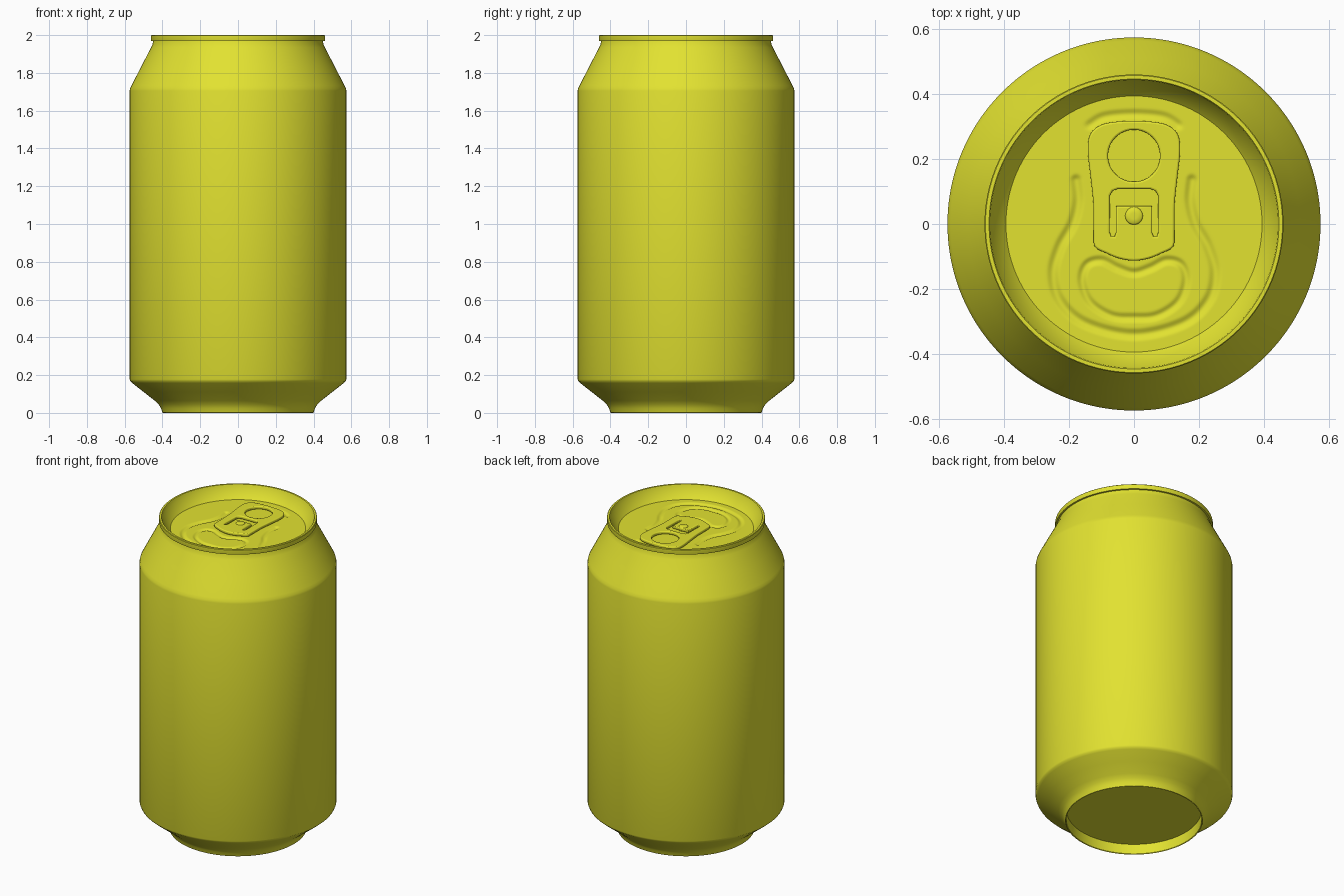
import bpy, bmesh, math
from mathutils import Vector, kdtree

if "Cube" in bpy.data.objects:
    bpy.data.objects.remove(bpy.data.objects["Cube"])

yellow = bpy.data.materials.new("yellow")
yellow.diffuse_color = (0.76, 0.76, 0.03, 1)
yellow.use_nodes = True
yellow.node_tree.nodes["Principled BSDF"].inputs["Base Color"].default_value = yellow.diffuse_color
LID_Z, LID_R, SEG = 1.925, 0.394, 192


def finish(ob, angle=30):
    ob.data.materials.clear()
    ob.data.materials.append(yellow)
    bpy.ops.object.select_all(action='DESELECT')
    ob.select_set(True)
    bpy.context.view_layer.objects.active = ob
    bpy.ops.object.shade_smooth_by_angle(angle=math.radians(angle))
    return ob


def mesh_object(name, bm, angle=30):
    me = bpy.data.meshes.new(name)
    bm.to_mesh(me)
    bm.free()
    ob = bpy.data.objects.new(name, me)
    bpy.context.collection.objects.link(ob)
    return finish(ob, angle)


def lathe(name, profile, angle=30, cap=False):
    """Spin an (r, z) profile about z; optionally close the last ring."""
    bm = bmesh.new()
    rings = [[bm.verts.new((r * math.cos(2 * math.pi * i / SEG),
                            r * math.sin(2 * math.pi * i / SEG), z))
              for i in range(SEG)] for r, z in profile]
    for a, b in zip(rings, rings[1:]):
        for i in range(SEG):
            j = (i + 1) % SEG
            bm.faces.new((a[i], a[j], b[j], b[i]))
    if cap:
        bm.faces.new(rings[-1])
    return mesh_object(name, bm, angle)


def smooth_path(pts, closed, steps=12):
    """Catmull-Rom curve through 2D points."""
    n, out = len(pts), []
    get = lambda i: Vector(pts[i % n] if closed else pts[max(0, min(n - 1, i))])
    for i in range(n if closed else n - 1):
        p0, p1, p2, p3 = (get(i + k) for k in (-1, 0, 1, 2))
        for s in range(steps):
            t = s / steps
            out.append(0.5 * (2 * p1 + (p2 - p0) * t + (2 * p0 - 5 * p1 + 4 * p2 - p3) * t * t
                              + (3 * p1 - p0 - 3 * p2 + p3) * t ** 3))
    return out if closed else out + [Vector(pts[-1])]


def mirrored(half):
    """Extend a right-hand half path with its reflection in x."""
    return half + [(-x, y) for x, y in reversed(half) if abs(x) > 1e-6]


# Can wall: recessed base, foot, body, shoulder, neck, rolled rim, inner wall
lathe("can_body", [
    (0.392, 0.066), (0.394, 0.004), (0.397, 0.0), (0.401, 0.003), (0.408, 0.025),
    (0.420, 0.045), (0.440, 0.064), (0.500, 0.111), (0.560, 0.158), (0.570, 0.167),
    (0.574, 0.178), (0.574, 1.705), (0.571, 1.718), (0.564, 1.733), (0.510, 1.838),
    (0.460, 1.935), (0.453, 1.950), (0.449, 1.968), (0.459, 1.969), (0.460, 1.973),
    (0.460, 1.997), (0.457, 2.0), (0.446, 2.0), (0.443, 1.995), (0.440, 1.975),
    (LID_R, LID_Z)], 35)
lathe("base_panel", [(0.392, 0.066), (0.2, 0.066), (0.02, 0.066)], cap=True)

# Pressed lid: fine polar disc with grooves sunk along three paths
mouth = smooth_path(mirrored([(0, -0.150), (0.05, -0.135), (0.10, -0.112), (0.145, -0.125),
                              (0.160, -0.175), (0.135, -0.240), (0.07, -0.282), (0, -0.288)]), True, 20)
surround = smooth_path(mirrored([(0.178, 0.135), (0.173, 0.07), (0.190, 0.0), (0.228, -0.07),
                                 (0.249, -0.15), (0.228, -0.235), (0.15, -0.305), (0, -0.340)]), False, 24)
finger = smooth_path(mirrored([(0.135, 0.305), (0.09, 0.330), (0, 0.338)]), False, 24)
grooves = []
for path, width, depth in ((mouth, 0.018, 0.007), (surround, 0.022, 0.008), (finger, 0.020, 0.006)):
    tree = kdtree.KDTree(len(path))
    for i, p in enumerate(path):
        tree.insert((p.x, p.y, 0), i)
    tree.balance()
    grooves.append((tree, width, depth))


def lid_height(x, y):
    z = LID_Z
    for tree, width, depth in grooves:
        d = tree.find((x, y, 0))[2] / width
        if d < 1:
            z -= depth * 0.5 * (1 + math.cos(math.pi * d))
    return z


bm = bmesh.new()
RINGS, SPOKES = 84, 288
centre = bm.verts.new((0, 0, LID_Z))
prev = None
for k in range(1, RINGS + 1):
    r = LID_R * k / RINGS
    ring = []
    for i in range(SPOKES):
        a = 2 * math.pi * i / SPOKES
        x, y = r * math.cos(a), r * math.sin(a)
        ring.append(bm.verts.new((x, y, lid_height(x, y))))
    for i in range(SPOKES):
        j = (i + 1) % SPOKES
        bm.faces.new((prev[i], ring[i], ring[j], prev[j]) if prev else (centre, ring[i], ring[j]))
    prev = ring
mesh_object("lid_panel", bm, 60)

# Pull tab: filled outline with a finger hole and a U-shaped slot
outline = smooth_path(mirrored([(0, 0.317), (0.06, 0.314), (0.105, 0.303), (0.135, 0.275), (0.142, 0.225),
                                (0.133, 0.14), (0.125, 0.06), (0.124, -0.03), (0.120, -0.070),
                                (0.085, -0.090), (0.045, -0.106), (0, -0.113)]), True, 6)
hole = [Vector((0.080 * math.cos(t * math.pi / 32), 0.210 + 0.080 * math.sin(t * math.pi / 32)))
        for t in range(64)]
slot = [Vector(p) for p in mirrored([(0, 0.108), (0.050, 0.108), (0.066, 0.102), (0.074, 0.088),
                                     (0.075, -0.025), (0.070, -0.038), (0.060, -0.038),
                                     (0.056, -0.028), (0.056, 0.055), (0, 0.055)])]
cu = bpy.data.curves.new("pull_tab", 'CURVE')
cu.dimensions, cu.fill_mode = '2D', 'BOTH'
cu.extrude, cu.bevel_depth, cu.bevel_resolution, cu.offset = 0.004, 0.006, 2, -0.006
for loop in (outline, hole, slot):
    sp = cu.splines.new('POLY')
    sp.points.add(len(loop) - 1)
    for pt, p in zip(sp.points, loop):
        pt.co = (p.x, p.y, 0, 1)
    sp.use_cyclic_u = True
tab = bpy.data.objects.new("pull_tab", cu)
bpy.context.collection.objects.link(tab)
tab.location.z = LID_Z + 0.013
bpy.ops.object.select_all(action='DESELECT')
tab.select_set(True)
bpy.context.view_layer.objects.active = tab
bpy.ops.object.convert(target='MESH')
finish(bpy.context.object, 40)

# Rivet holding the tab
lathe("rivet", [(0.027, LID_Z), (0.027, 1.948), (0.023, 1.952), (0.010, 1.953)], 50, True).location.y = 0.025
